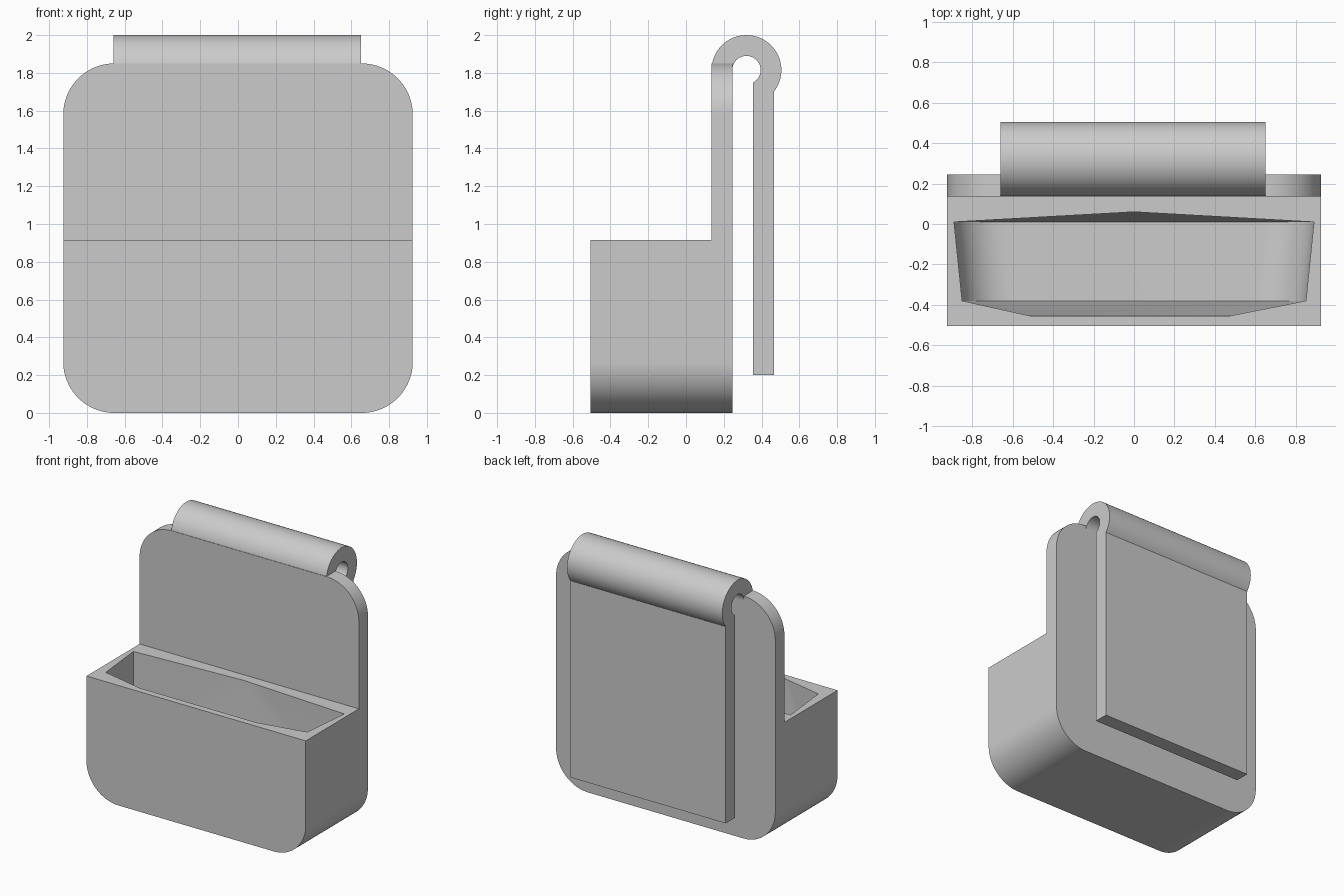
import bpy, bmesh, math

if "Cube" in bpy.data.objects:
    bpy.data.objects.remove(bpy.data.objects["Cube"])

grey = bpy.data.materials.new("light grey")
grey.diffuse_color = (0.6, 0.6, 0.6, 1)
grey.use_nodes = True
grey.node_tree.nodes["Principled BSDF"].inputs["Base Color"].default_value = grey.diffuse_color


def arc(cx, cz, r, a0, a1, n=24):
    """Points on a circle, angles in degrees."""
    return [(cx + r * math.cos(math.radians(a0 + (a1 - a0) * i / n)),
             cz + r * math.sin(math.radians(a0 + (a1 - a0) * i / n))) for i in range(n + 1)]


def add_object(name, bm):
    bmesh.ops.recalc_face_normals(bm, faces=bm.faces[:])
    mesh = bpy.data.meshes.new(name)
    bm.to_mesh(mesh)
    bm.free()
    mesh.materials.append(grey)
    obj = bpy.data.objects.new(name, mesh)
    bpy.context.collection.objects.link(obj)
    return obj


def extrude(name, points, offset):
    """Extrude a closed 3D outline along offset."""
    bm = bmesh.new()
    face = bm.faces.new([bm.verts.new(p) for p in points])
    res = bmesh.ops.extrude_face_region(bm, geom=[face], use_keep_orig=True)
    verts = [v for v in res["geom"] if isinstance(v, bmesh.types.BMVert)]
    bmesh.ops.translate(bm, verts=verts, vec=offset)
    return add_object(name, bm)


def activate(obj):
    bpy.ops.object.select_all(action='DESELECT')
    obj.select_set(True)
    bpy.context.view_layer.objects.active = obj


def cut(obj, cutter):
    activate(obj)
    mod = obj.modifiers.new("cut", 'BOOLEAN')
    mod.operation, mod.solver, mod.object = 'DIFFERENCE', 'EXACT', cutter
    bpy.ops.object.modifier_apply(modifier=mod.name)
    bpy.data.objects.remove(cutter, do_unlink=True)


# Sizes
W, H, R = 0.925, 1.85, 0.27
FRONT, PLATE, BACK, RIM = -0.505, 0.135, 0.245, 0.915

# Body: rounded square block, with the space above the tray cut away
outline = (arc(W - R, H - R, R, 0, 90) + arc(R - W, H - R, R, 90, 180)
           + arc(R - W, R, R, 180, 270) + arc(W - R, R, R, 270, 360))
body = extrude("tray_and_back_plate", [(x, FRONT, z) for x, z in outline], (0, BACK - FRONT, 0))
cut(body, extrude("space_cutter",
                  [(-2, -2, RIM), (2, -2, RIM), (2, PLATE, RIM), (-2, PLATE, RIM)], (0, 0, 2)))

# Tray hollow: hull of two U-shaped sections and a wider, faceted rim
FLOOR, r = 0.05, 0.25
points = []
rim = [(0, 0.06), (-0.51, -0.455), (0.47, -0.455)]
for half, y in ((0.89, 0.01), (0.85, -0.38)):
    u = arc(r - half, FLOOR + r, r, 180, 270) + arc(half - r, FLOOR + r, r, 270, 360)
    points += [(x, y, z) for x, z in u]
    rim += [(-half, y), (half, y)]
points += [(x, y, z) for x, y in rim for z in (RIM, RIM + 0.1)]
bm = bmesh.new()
for p in points:
    bm.verts.new(p)
hull = bmesh.ops.convex_hull(bm, input=bm.verts[:])
loose = [v for v in bm.verts if not v.link_faces]
bmesh.ops.delete(bm, geom=loose, context='VERTS')
cut(body, add_object("hollow_cutter", bm))

# Clip: hook rolled over the top with a flat tongue hanging behind
cy, cz, ro, ri = 0.32, 1.815, 0.185, 0.075
t0, t1 = 0.355, 0.465
end_out = -math.degrees(math.acos((t1 - cy) / ro))
end_in = -math.degrees(math.acos((t0 - cy) / ri))
profile = (arc(cy, cz, ro, 180, end_out, 40) + [(t1, 0.2), (t0, 0.2)]
           + arc(cy, cz, ri, end_in, 180, 32))
clip = extrude("belt_clip", [(-0.66, y, z) for y, z in profile], (1.31, 0, 0))

for obj in (body, clip):
    activate(obj)
    bpy.ops.object.shade_smooth_by_angle(angle=math.radians(25))
